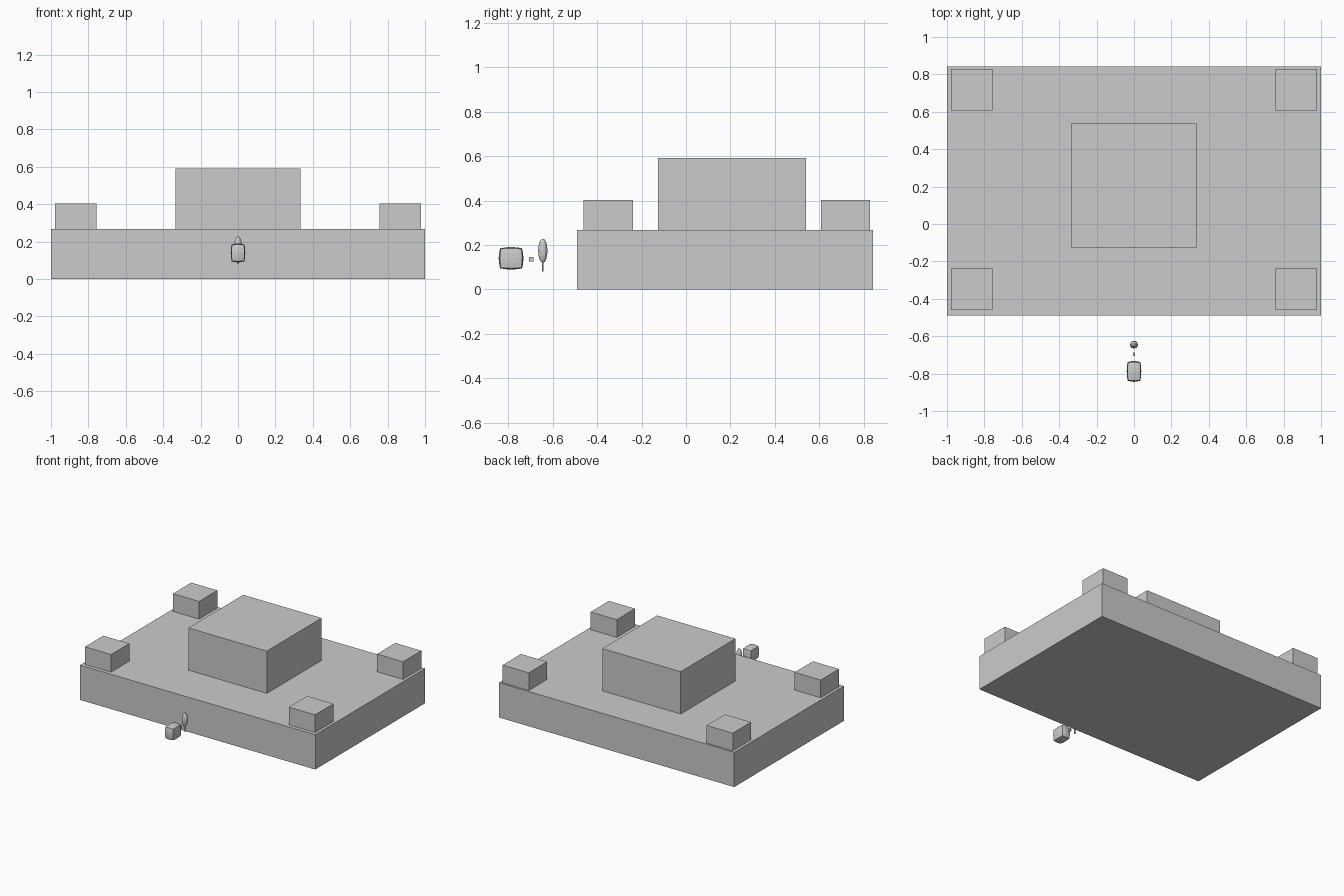
import bpy, bmesh
from mathutils import Vector

if "Cube" in bpy.data.objects:
    bpy.data.objects.remove(bpy.data.objects["Cube"], do_unlink=True)

GREY = (0.6, 0.6, 0.6, 1.0)
grey = bpy.data.materials.new("plain_grey")
grey.use_nodes = True
grey.diffuse_color = GREY
grey.node_tree.nodes["Principled BSDF"].inputs["Base Color"].default_value = GREY


def finish(bm, name, centre, size):
    """Scale a unit shape, place it and link it to the scene."""
    for v in bm.verts:
        v.co = Vector(a * b for a, b in zip(v.co, size)) + Vector(centre)
    mesh = bpy.data.meshes.new(name)
    bm.to_mesh(mesh)
    bm.free()
    mesh.materials.append(grey)
    obj = bpy.data.objects.new(name, mesh)
    bpy.context.collection.objects.link(obj)
    return obj


def box(name, x, y, z):
    bm = bmesh.new()
    bmesh.ops.create_cube(bm, size=1)
    spans = (x, y, z)
    return finish(bm, name, [(a + b) / 2 for a, b in spans], [b - a for a, b in spans])


# Fortress slab, central keep and corner towers
box("base_slab", (-1, 1), (-0.49, 0.843), (0, 0.267))
box("central_keep", (-0.333, 0.333), (-0.125, 0.54), (0.267, 0.592))
for side, x in (("right", -0.867), ("left", 0.867)):
    for end, y in (("front", -0.35), ("back", 0.718)):
        box(f"{end}_{side}_tower", (x - 0.111, x + 0.111), (y - 0.111, y + 0.111), (0.267, 0.403))

# Rounded boulder: a subdivided cube pushed partly towards a sphere
bm = bmesh.new()
bmesh.ops.create_cube(bm, size=1)
bmesh.ops.subdivide_edges(bm, edges=bm.edges[:], cuts=3, use_grid_fill=True)
for v in bm.verts:
    v.co = v.co.lerp(v.co.normalized() * 0.5, 0.4)
finish(bm, "boulder", (0, -0.788, 0.14), (0.078, 0.112, 0.102))

# Tiny block between boulder and tree
box("small_block", (-0.005, 0.005), (-0.707, -0.688), (0.125, 0.146))

# Slim tree: tall crown on a thin trunk
bm = bmesh.new()
bmesh.ops.create_uvsphere(bm, u_segments=12, v_segments=8, radius=0.5)
finish(bm, "tree_crown", (0, -0.645, 0.174), (0.042, 0.042, 0.11))
bm = bmesh.new()
bmesh.ops.create_cone(bm, cap_ends=True, segments=8, radius1=0.5, radius2=0.5, depth=1)
finish(bm, "tree_trunk", (0, -0.645, 0.103), (0.008, 0.008, 0.045))
